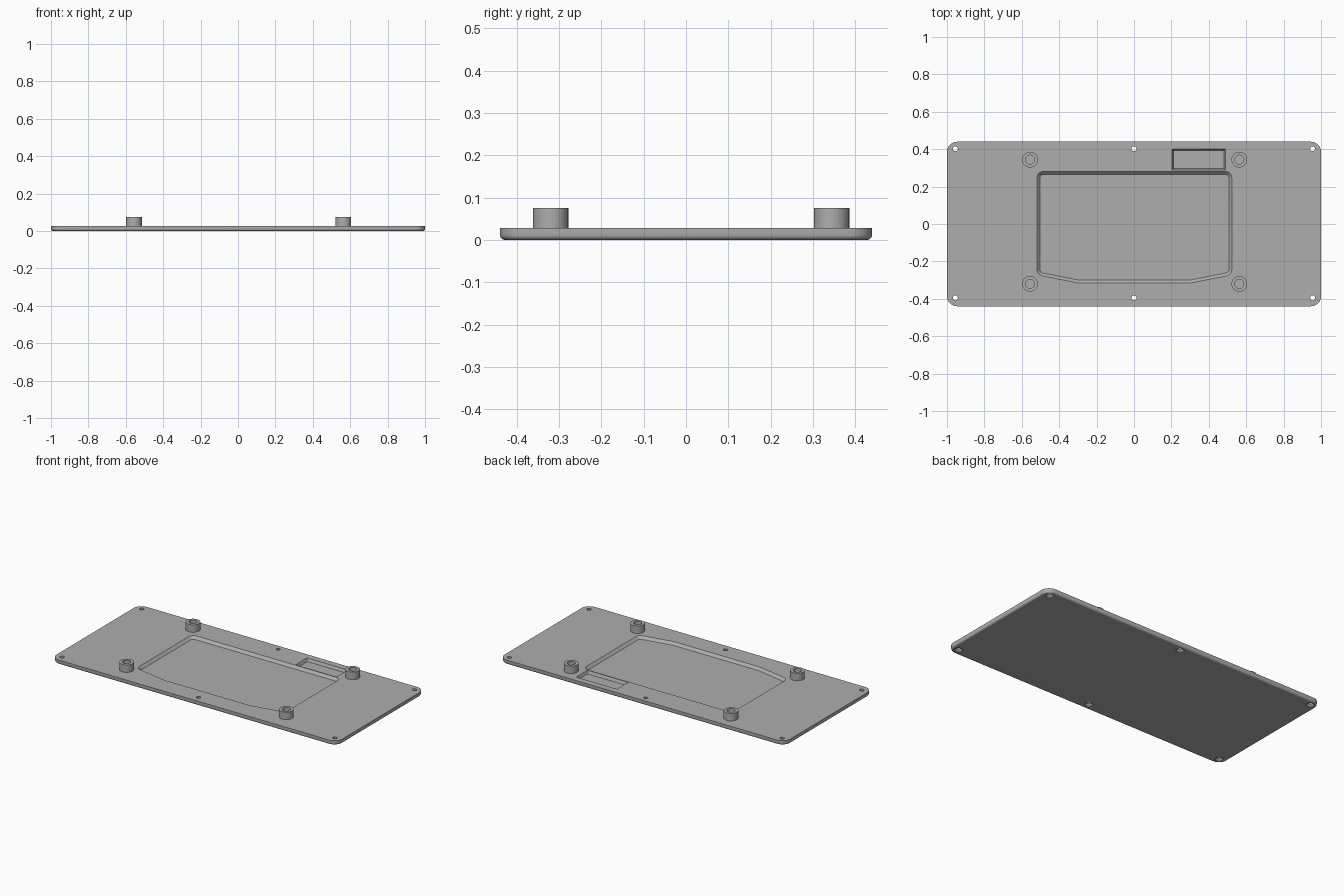
import bpy, bmesh
from math import cos, sin, tan, pi
from mathutils import Vector

cube = bpy.data.objects.get("Cube")
if cube:
    bpy.data.objects.remove(cube, do_unlink=True)

THICK = 0.028

grey = bpy.data.materials.new("plain grey")
grey.use_nodes = True
COLOUR = (0.42, 0.42, 0.42, 1)
grey.diffuse_color = COLOUR
grey.node_tree.nodes["Principled BSDF"].inputs["Base Color"].default_value = COLOUR


def outline(corners, radius, inset=0.0, steps=8):
    """Convex counter-clockwise polygon, moved inwards, with rounded corners."""
    pts = [Vector(c) for c in corners]
    result = []
    for i, p in enumerate(pts):
        d1 = (p - pts[i - 1]).normalized()
        d2 = (pts[(i + 1) % len(pts)] - p).normalized()
        n1, n2 = Vector((-d1.y, d1.x)), Vector((-d2.y, d2.x))
        turn = n1.angle(n2)
        to_centre = (n1 + n2) / (1 + n1.dot(n2))
        centre = p + to_centre * radius
        for s in range(steps + 1):
            a = turn * s / steps
            normal = Vector((n1.x * cos(a) - n1.y * sin(a), n1.x * sin(a) + n1.y * cos(a)))
            result.append(centre - normal * (radius - inset))
    return result


def circle(x, y, r, count=32):
    return [Vector((x + r * cos(2 * pi * k / count), y + r * sin(2 * pi * k / count)))
            for k in range(count)]


def loft(name, rings):
    """Closed solid through a list of (outline, height) rings."""
    bm = bmesh.new()
    loops = [[bm.verts.new((p.x, p.y, z)) for p in pts] for pts, z in rings]
    bm.faces.new(loops[0][::-1])
    bm.faces.new(loops[-1])
    for low, high in zip(loops, loops[1:]):
        for i in range(len(low)):
            j = (i + 1) % len(low)
            bm.faces.new((low[i], low[j], high[j], high[i]))
    bmesh.ops.recalc_face_normals(bm, faces=bm.faces)
    mesh = bpy.data.meshes.new(name)
    bm.to_mesh(mesh)
    bm.free()
    mesh.materials.append(grey)
    ob = bpy.data.objects.new(name, mesh)
    bpy.context.collection.objects.link(ob)
    return ob


def box(x0, x1, y0, y1):
    return [(x0, y0), (x1, y0), (x1, y1), (x0, y1)]


def smooth(ob):
    bpy.ops.object.select_all(action="DESELECT")
    ob.select_set(True)
    bpy.context.view_layer.objects.active = ob
    bpy.ops.object.shade_smooth_by_angle(angle=0.6)


# Base plate with a rounded lower edge
edge = box(-1, 1, -0.44, 0.44)
FILLET = 0.012
rings = []
for k in range(6):
    a = k / 5 * pi / 2
    rings.append((outline(edge, 0.055, FILLET * (1 - sin(a))), FILLET * (1 - cos(a))))
rings.append((outline(edge, 0.055), THICK))
plate = loft("base_plate", rings)

cutters = []

# Large recess with sloping walls
shape = [(-0.519, -0.272), (-0.30, -0.315), (0.305, -0.315),
         (0.523, -0.272), (0.523, 0.281), (-0.519, 0.281)]
cutters.append(loft("recess_cutter", [(outline(shape, 0.035, 0.016), 0.012),
                                      (outline(shape, 0.035), THICK),
                                      (outline(shape, 0.035), 0.06)]))

# Small slot
slot = box(0.203, 0.489, 0.288, 0.40)
cutters.append(loft("slot_cutter", [(outline(slot, 0.004, 0.008, 2), 0.010),
                                    (outline(slot, 0.004, 0, 2), THICK),
                                    (outline(slot, 0.004, 0, 2), 0.06)]))

# Screw holes, countersunk from below
for x in (-0.955, 0, 0.955):
    for y in (-0.395, 0.402):
        cutters.append(loft("screw_cutter", [(circle(x, y, 0.024), -0.02),
                                             (circle(x, y, 0.024), 0.004),
                                             (circle(x, y, 0.013), 0.014),
                                             (circle(x, y, 0.013), 0.06)]))

for c in cutters:
    mod = plate.modifiers.new("cut", "BOOLEAN")
    mod.operation = "DIFFERENCE"
    mod.solver = "EXACT"
    mod.object = c
bpy.context.view_layer.update()
cut_mesh = bpy.data.meshes.new_from_object(
    plate.evaluated_get(bpy.context.evaluated_depsgraph_get()))
plate.modifiers.clear()
plate.data = cut_mesh
for c in cutters:
    bpy.data.objects.remove(c, do_unlink=True)
smooth(plate)

# Four hollow mounting posts
for side, x in (("right", -0.556), ("left", 0.563)):
    for end, y in (("front", -0.32), ("back", 0.344)):
        post = loft(f"{end}_{side}_post", [(circle(x, y, 0.042), THICK - 0.004),
                                           (circle(x, y, 0.042), 0.075),
                                           (circle(x, y, 0.024), 0.075),
                                           (circle(x, y, 0.024), 0.032)])
        smooth(post)
